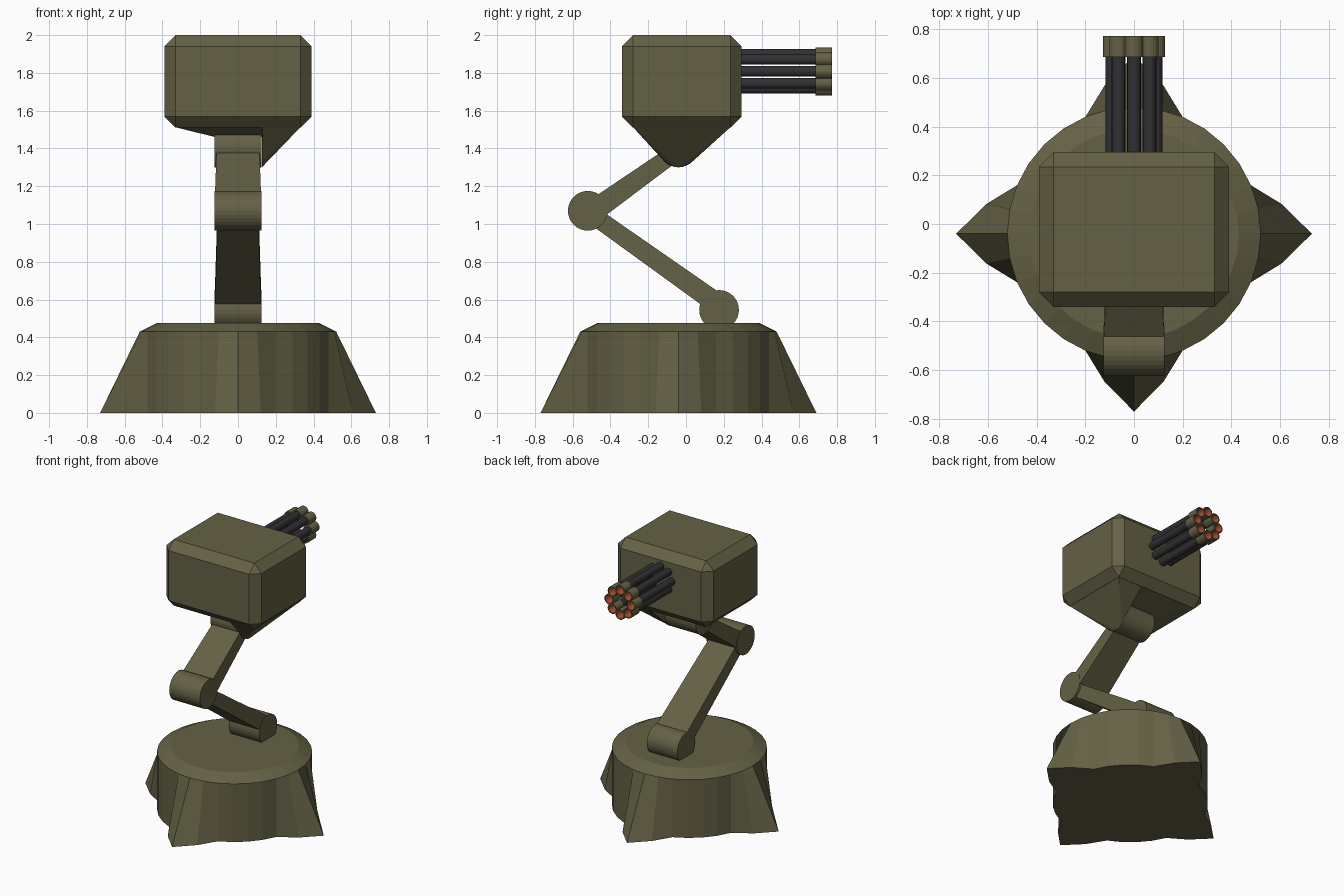
import bpy, bmesh
from math import pi, sin, cos
from mathutils import Vector, Matrix

if "Cube" in bpy.data.objects:
    bpy.data.objects.remove(bpy.data.objects["Cube"])


def material(name, rgb):
    m = bpy.data.materials.new(name)
    m.diffuse_color = (*rgb, 1)
    m.use_nodes = True
    m.node_tree.nodes["Principled BSDF"].inputs["Base Color"].default_value = m.diffuse_color
    return m


OLIVE = material("olive_paint", (0.13, 0.12, 0.06))
DARK = material("dark_metal", (0.03, 0.03, 0.033))
ORANGE = material("muzzle_glow", (0.45, 0.09, 0.03))


def finish(name, bm, *mats):
    bmesh.ops.recalc_face_normals(bm, faces=bm.faces)
    me = bpy.data.meshes.new(name)
    bm.to_mesh(me)
    bm.free()
    for m in mats:
        me.materials.append(m)
    ob = bpy.data.objects.new(name, me)
    bpy.context.collection.objects.link(ob)
    return ob


def loft(bm, rings):
    """Bridge consecutive closed rings of points with quads."""
    vs = [[bm.verts.new(p) for p in r] for r in rings]
    n = len(vs[0])
    faces = []
    for a, b in zip(vs, vs[1:]):
        for i in range(n):
            j = (i + 1) % n
            faces.append(bm.faces.new((a[i], a[j], b[j], b[i])))
    return vs, faces


def hull(name, points):
    bm = bmesh.new()
    for p in points:
        bm.verts.new(p)
    res = bmesh.ops.convex_hull(bm, input=bm.verts)
    loose = [v for v in bm.verts if not v.link_faces]
    bmesh.ops.delete(bm, geom=loose, context='VERTS')
    return finish(name, bm, OLIVE)


# Base: round drum whose lower rim is pulled out into four pointed feet
def base_ring(radius, z, feet=False):
    pts = []
    for i in range(32):
        k = min(i % 8, 8 - i % 8)
        r = {0: 0.73, 1: 0.62}.get(k, radius) if feet else radius
        a = 2 * pi * i / 32
        pts.append((r * cos(a), r * sin(a) - 0.04, z))
    return pts


bm = bmesh.new()
rings, _ = loft(bm, [base_ring(0.52, 0, True), base_ring(0.52, 0.43), base_ring(0.43, 0.475)])
bm.faces.new(rings[2])
hub = bm.verts.new((0, -0.04, 0))
for i in range(32):
    bm.faces.new((hub, rings[0][(i + 1) % 32], rings[0][i]))
finish("base", bm, OLIVE)

# Joints: cylinders lying across x
JOINT_R, JOINT_W = 0.105, 0.125
joints = {"lower_joint": (0.175, 0.545), "elbow_joint": (-0.52, 1.07), "upper_joint": (-0.04, 1.405)}
for name, (y, z) in joints.items():
    bm = bmesh.new()
    mat = Matrix.Translation((0, y, z)) @ Matrix.Rotation(pi / 2, 4, 'Y')
    bmesh.ops.create_cone(bm, cap_ends=True, segments=32, radius1=JOINT_R, radius2=JOINT_R,
                          depth=2 * JOINT_W, matrix=mat)
    finish(name, bm, OLIVE)


# Arms: tapered bars between the joints
def arm(name, start, end, size0, size1):
    p, q = Vector((0, *start)), Vector((0, *end))
    side = (q - p).normalized().cross(Vector((1, 0, 0)))
    rings = []
    for c, (w, h) in ((p, size0), (q, size1)):
        rings.append([c + Vector((sx * w, 0, 0)) + side * (sy * h)
                      for sx, sy in ((-1, -1), (1, -1), (1, 1), (-1, 1))])
    bm = bmesh.new()
    vs, _ = loft(bm, rings)
    bm.faces.new(vs[0])
    bm.faces.new(vs[1])
    finish(name, bm, OLIVE)


arm("lower_arm", (0.185, 0.565), (-0.52, 1.065), (0.124, 0.055), (0.108, 0.046))
arm("upper_arm", (-0.51, 1.055), (-0.04, 1.39), (0.124, 0.059), (0.112, 0.044))

# Turret housing: chamfered box
bm = bmesh.new()
bmesh.ops.create_cube(bm, size=1, matrix=Matrix.Translation((0, -0.0225, 1.755))
                      @ Matrix.Diagonal((0.78, 0.635, 0.49, 1)))
bmesh.ops.bevel(bm, geom=bm.edges[:], offset=0.06, segments=1, profile=0.5, affect='EDGES')
finish("turret_housing", bm, OLIVE)

# Turret mount: shallow underside plus a lobe reaching down one joint end
under = [(x, y, 1.512) for x in (-0.33, 0.33) for y in (-0.28, 0.235)]
hull("turret_underside", under + [(x, y, 1.46) for x in (-0.12, 0.12) for y in (-0.08, 0.0)])
cap = [(0.126, -0.04 + JOINT_R * cos(2 * pi * i / 32), 1.405 + JOINT_R * sin(2 * pi * i / 32))
       for i in range(32)]
hull("turret_mount_lobe", cap + [(x, y, 1.512) for x in (0.13, 0.33) for y in (-0.28, 0.235)])


# Guns: eight barrels in a ring, each with a hollow muzzle
def circle(r, y, cx, cz, n=16):
    return [(cx + r * cos(2 * pi * i / n), y, cz + r * sin(2 * pi * i / n)) for i in range(n)]


for k in range(8):
    cx, cz = 0.09 * cos(k * pi / 4), 1.808 + 0.09 * sin(k * pi / 4)
    bm = bmesh.new()
    vs, _ = loft(bm, [circle(0.028, y, cx, cz) for y in (0.28, 0.70)])
    for ring in vs:
        bm.faces.new(ring)
    finish(f"barrel_{k + 1}", bm, DARK)

    bm = bmesh.new()
    profile = ((0.027, 0.685), (0.037, 0.685), (0.037, 0.772), (0.03, 0.772), (0.03, 0.69))
    vs, faces = loft(bm, [circle(r, y, cx, cz) for r, y in profile])
    for f in faces[-16:]:
        f.material_index = 1
    loop_back = list(zip(vs[-1], vs[0]))
    for i in range(16):
        (a, b), (c, d) = loop_back[i], loop_back[(i + 1) % 16]
        bm.faces.new((a, c, d, b))
    finish(f"muzzle_{k + 1}", bm, OLIVE, ORANGE)
